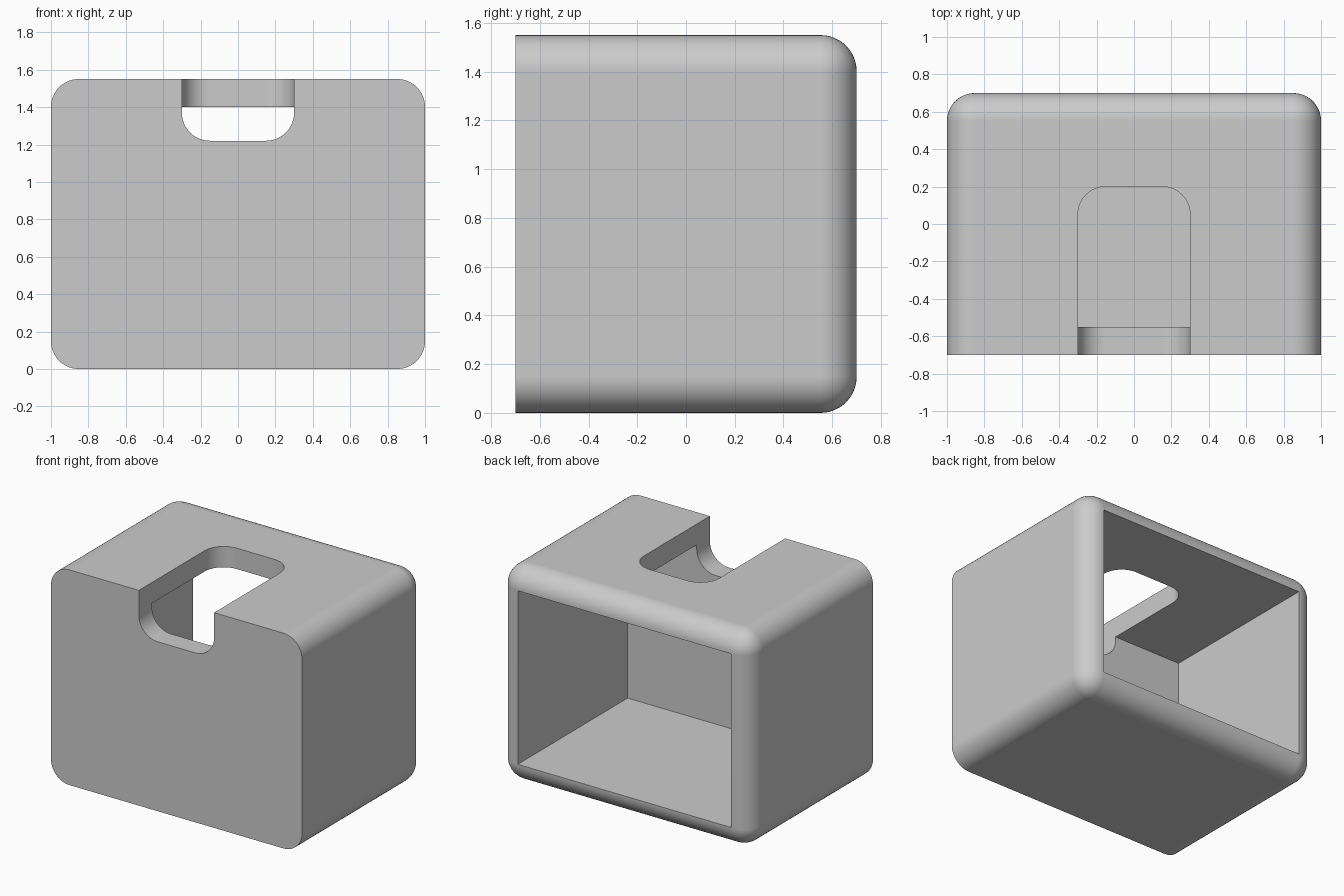
import bpy, bmesh, math
from mathutils import Vector

if "Cube" in bpy.data.objects:
    bpy.data.objects.remove(bpy.data.objects["Cube"], do_unlink=True)

WIDTH, DEPTH, HEIGHT = 2.0, 1.4, 1.55
WALL, FILLET = 0.15, 0.148
SLOT, ROUND, STEPS = 0.3, 0.15, 12


def make_object(name, bm):
    bmesh.ops.recalc_face_normals(bm, faces=bm.faces)
    mesh = bpy.data.meshes.new(name)
    bm.to_mesh(mesh)
    bm.free()
    ob = bpy.data.objects.new(name, mesh)
    bpy.context.collection.objects.link(ob)
    return ob


def box(lo, hi):
    bm = bmesh.new()
    bmesh.ops.create_cube(bm, size=1)
    for v in bm.verts:
        v.co = Vector([a if c < 0 else b for c, a, b in zip(v.co, lo, hi)])
    return bm


def round_edges(bm, rule, radius):
    edges = [e for e in bm.edges if rule(e)]
    bmesh.ops.bevel(bm, geom=edges, offset=radius, segments=STEPS,
                    profile=0.5, affect='EDGES', clamp_overlap=False)


def runs_along(e, axis):
    return abs((e.verts[0].co - e.verts[1].co)[axis]) > 0.01


def middle(e):
    return (e.verts[0].co + e.verts[1].co) / 2


# Outer shell, rounded everywhere except around the flat front
x, y = WIDTH / 2, DEPTH / 2
bm = box((-x, -y, 0), (x, y, HEIGHT))
round_edges(bm, lambda e: runs_along(e, 1) or middle(e).y > y - 0.01, FILLET)
body = make_object("housing", bm)

# Cavity open at the back
cavity = make_object("cavity_cutter", box((WALL - x, WALL - y, WALL),
                                          (x - WALL, y + 0.3, HEIGHT - WALL)))

# Slot through the top wall
bm = box((-SLOT, -y - 0.2, HEIGHT - WALL - 0.01), (SLOT, 0.2, HEIGHT + 0.2))
round_edges(bm, lambda e: runs_along(e, 2) and middle(e).y > 0, ROUND)
top_slot = make_object("top_slot_cutter", bm)

# Notch through the front wall
bm = box((-SLOT, -y - 0.2, 1.22), (SLOT, WALL - y + 0.03, HEIGHT + 0.2))
round_edges(bm, lambda e: runs_along(e, 1) and middle(e).z < HEIGHT, ROUND)
front_notch = make_object("front_notch_cutter", bm)

bpy.ops.object.select_all(action='DESELECT')
bpy.context.view_layer.objects.active = body
body.select_set(True)
for cutter in (cavity, top_slot, front_notch):
    mod = body.modifiers.new(cutter.name, 'BOOLEAN')
    mod.operation = 'DIFFERENCE'
    mod.solver = 'EXACT'
    mod.object = cutter
    bpy.ops.object.modifier_apply(modifier=mod.name)
    bpy.data.objects.remove(cutter, do_unlink=True)

# Smooth fillets, flat walls
bpy.ops.object.shade_smooth_by_angle(angle=math.radians(30))
normals = body.modifiers.new("flat_wall_normals", 'WEIGHTED_NORMAL')
normals.keep_sharp = True
normals.weight = 100

# Plain grey
grey = bpy.data.materials.new("light_grey")
grey.use_nodes = True
colour = (0.6, 0.6, 0.6, 1)
grey.diffuse_color = colour
grey.node_tree.nodes["Principled BSDF"].inputs["Base Color"].default_value = colour
body.data.materials.clear()
body.data.materials.append(grey)
